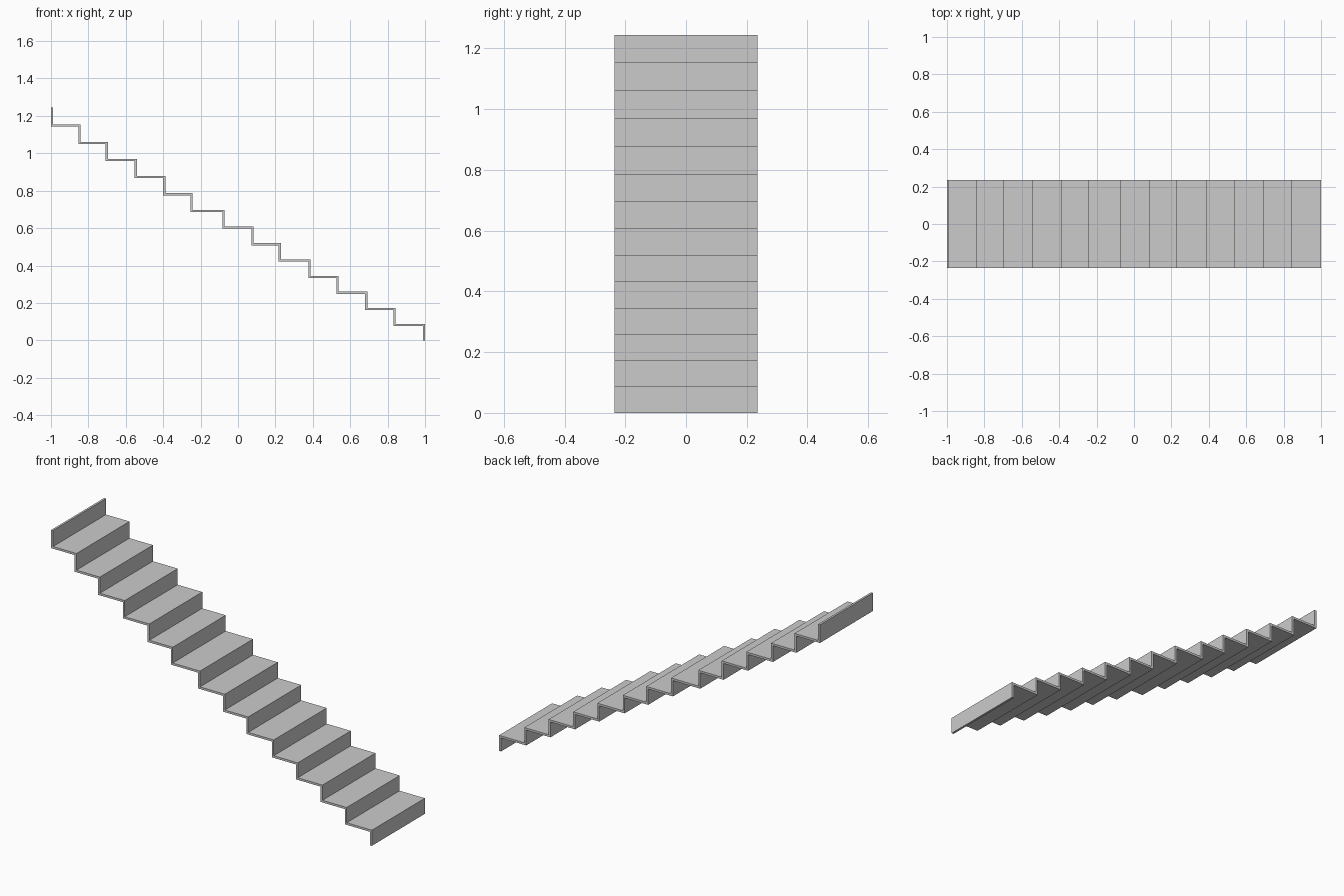
import bpy
import bmesh

if "Cube" in bpy.data.objects:
    bpy.data.objects.remove(bpy.data.objects["Cube"])

HALF_W = 0.236   # half the stair width
T = 0.012        # sheet thickness
TOP = 1.245

# Front face of each riser (top to bottom) and top height of each tread
riser_x = [-0.988, -0.842, -0.696, -0.541, -0.388, -0.242, -0.072,
           0.083, 0.229, 0.388, 0.538, 0.692, 0.843, 1.0]
tread_z = [1.155, 1.061, 0.970, 0.879, 0.787, 0.698, 0.609,
           0.520, 0.433, 0.344, 0.260, 0.174, 0.088]

# Folded profile: matching upper and lower (offset) corner pairs
upper = [(riser_x[0], TOP)]
for i, z in enumerate(tread_z):
    upper += [(riser_x[i], z), (riser_x[i + 1], z)]
upper.append((riser_x[-1], 0.0))
last = len(upper) - 1
lower = [(x - T, z if i in (0, last) else z - T)
         for i, (x, z) in enumerate(upper)]

# Sweep a four-cornered section along the folds
bm = bmesh.new()
rings = []
for (ux, uz), (lx, lz) in zip(upper, lower):
    rings.append([bm.verts.new(p) for p in (
        (ux, -HALF_W, uz), (ux, HALF_W, uz),
        (lx, HALF_W, lz), (lx, -HALF_W, lz))])
for a, b in zip(rings, rings[1:]):
    for k in range(4):
        n = (k + 1) % 4
        bm.faces.new((a[k], a[n], b[n], b[k]))
bm.faces.new(rings[0])
bm.faces.new(rings[-1])
bmesh.ops.recalc_face_normals(bm, faces=bm.faces)

mesh = bpy.data.meshes.new("stair_flight")
bm.to_mesh(mesh)
bm.free()
bpy.context.collection.objects.link(bpy.data.objects.new("stair_flight", mesh))
